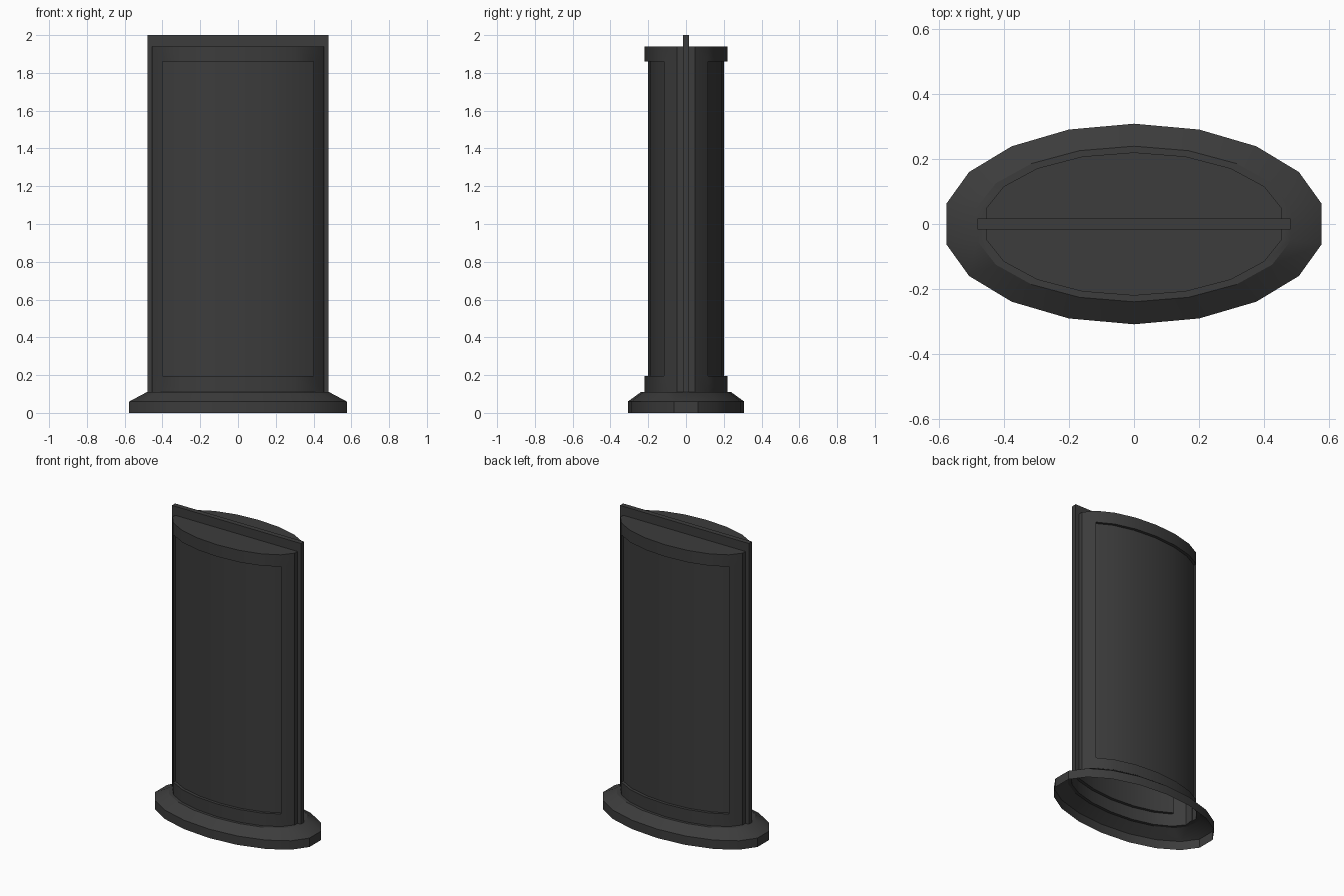
import bpy
import bmesh
from math import sin, cos, radians

cube = bpy.data.objects.get("Cube")
if cube:
    bpy.data.objects.remove(cube, do_unlink=True)

SPLIT = 0.011          # half gap between the two half ellipses
RECESS = 0.02          # depth of the display panels
FIN = 0.017            # half thickness of the fin

charcoal = bpy.data.materials.new("charcoal grey")
charcoal.use_nodes = True
COLOUR = (0.045, 0.045, 0.045, 1)
charcoal.diffuse_color = COLOUR
charcoal.node_tree.nodes["Principled BSDF"].inputs["Base Color"].default_value = COLOUR


def finish(bm, name):
    bmesh.ops.recalc_face_normals(bm, faces=bm.faces)
    mesh = bpy.data.meshes.new(name)
    bm.to_mesh(mesh)
    bm.free()
    mesh.materials.append(charcoal)
    obj = bpy.data.objects.new(name, mesh)
    bpy.context.collection.objects.link(obj)
    bpy.ops.object.select_all(action="DESELECT")
    obj.select_set(True)
    bpy.context.view_layer.objects.active = obj
    bpy.ops.object.shade_smooth_by_angle(angle=radians(30))
    return obj


def oval(a, b):
    """Two half ellipses with faceted sides, joined by flat ends."""
    half = [(a * sin(radians(t)), b * cos(radians(t)) + SPLIT)
            for t in range(-80, 81, 20)]
    return half + [(-x, -y) for x, y in half]


def loft(rings):
    """Skin a stack of (half width, half depth, height) ovals."""
    bm = bmesh.new()
    loops = [[bm.verts.new((x, y, z)) for x, y in oval(a, b)] for a, b, z in rings]
    for low, high in zip(loops, loops[1:]):
        for i in range(len(low)):
            j = (i + 1) % len(low)
            bm.faces.new((low[i], low[j], high[j], high[i]))
    return bm, loops


# Flared base, open underneath
BODY = (0.462, 0.209)
bm, _ = loft([(0.585, 0.297, 0), (0.585, 0.297, 0.06),
              (0.49, 0.228, 0.11), (*BODY, 0.11)])
finish(bm, "base")

# Hollow body with a closed top and a recessed panel on both sides
bm, loops = loft([(*BODY, z) for z in (0.11, 0.195, 1.86, 1.94)])
bm.faces.new(loops[-1])
for side in (-1, 1):
    panel = []
    for f in bm.faces:
        c = f.calc_center_median()
        if 0.5 < c.z < 1.5 and abs(c.x) < 0.38 and c.y * side > 0:
            panel.append(f)
    new = bmesh.ops.extrude_face_region(bm, geom=panel)["geom"]
    bmesh.ops.translate(bm, vec=(0, -side * RECESS, 0),
                        verts=[v for v in new if isinstance(v, bmesh.types.BMVert)])
    bmesh.ops.delete(bm, geom=[f for f in panel if f.is_valid], context="FACES")
finish(bm, "body")


# Thin fin running up both ends and across the top
def bar(name, x0, x1, z0, z1):
    bm = bmesh.new()
    bmesh.ops.create_cube(bm, size=1)
    bmesh.ops.scale(bm, vec=(x1 - x0, 2 * FIN, z1 - z0), verts=bm.verts)
    bmesh.ops.translate(bm, vec=((x0 + x1) / 2, 0, (z0 + z1) / 2), verts=bm.verts)
    finish(bm, name)


bar("left_fin", 0.45, 0.48, 0.11, 1.94)
bar("right_fin", -0.48, -0.45, 0.11, 1.94)
bar("top_fin", -0.48, 0.48, 1.94, 2.0)
